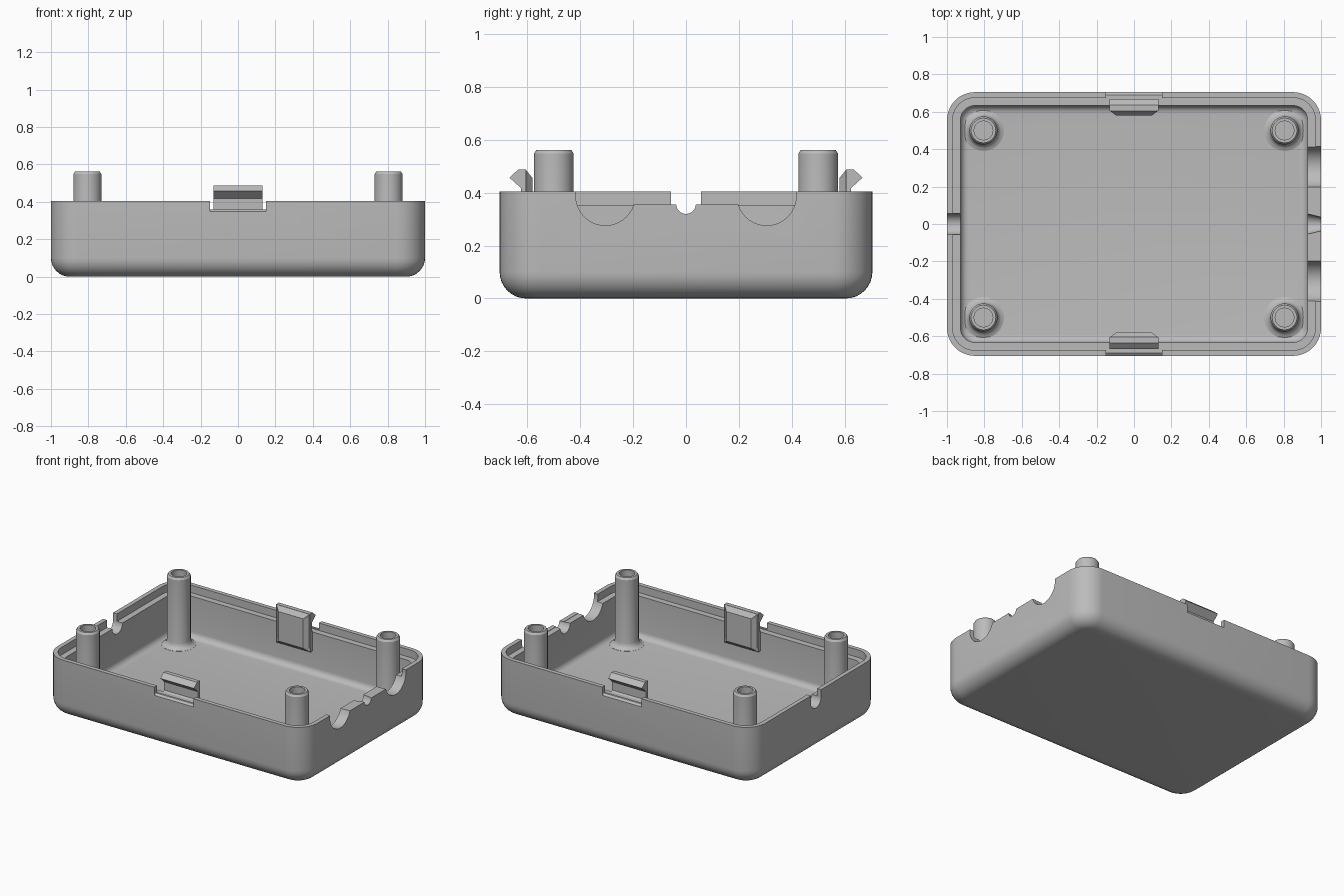
import bpy
import bmesh
from math import cos, sin, pi, radians
from mathutils import Vector

if "Cube" in bpy.data.objects:
    bpy.data.objects.remove(bpy.data.objects["Cube"])

HALF_X, HALF_Y, CORNER = 1.0, 0.705, 0.15
TOP, LEDGE, FLOOR, WALL = 0.405, 0.353, 0.07, 0.072

grey = bpy.data.materials.new("plain grey plastic")
grey.diffuse_color = (0.5, 0.5, 0.5, 1)
grey.use_nodes = True
grey.node_tree.nodes["Principled BSDF"].inputs["Base Color"].default_value = (0.5, 0.5, 0.5, 1)


def finish(name, bm):
    bmesh.ops.recalc_face_normals(bm, faces=bm.faces)
    mesh = bpy.data.meshes.new(name)
    bm.to_mesh(mesh)
    bm.free()
    mesh.materials.append(grey)
    obj = bpy.data.objects.new(name, mesh)
    bpy.context.collection.objects.link(obj)
    return obj


def loft(name, rings):
    """Skin a stack of equal closed rings and cap both ends."""
    bm = bmesh.new()
    rows = [[bm.verts.new(p) for p in ring] for ring in rings]
    n = len(rows[0])
    for a, b in zip(rows, rows[1:]):
        for i in range(n):
            j = (i + 1) % n
            bm.faces.new((a[i], a[j], b[j], b[i]))
    bm.faces.new(rows[0])
    bm.faces.new(rows[-1])
    return finish(name, bm)


def rounded_ring(inset, z, steps=10):
    """Rounded rectangle of the case outline, moved inwards by inset."""
    r = CORNER - inset
    pts = []
    for k, (sx, sy) in enumerate(((1, 1), (-1, 1), (-1, -1), (1, -1))):
        for i in range(steps + 1):
            a = pi / 2 * (k + i / steps)
            pts.append((sx * (HALF_X - CORNER) + r * cos(a),
                        sy * (HALF_Y - CORNER) + r * sin(a), z))
    return pts


def circle(x, y, z, r, n=40):
    return [(x + r * cos(2 * pi * i / n), y + r * sin(2 * pi * i / n), z) for i in range(n)]


def smooth(obj):
    bpy.ops.object.select_all(action='DESELECT')
    obj.select_set(True)
    bpy.context.view_layer.objects.active = obj
    bpy.ops.object.shade_smooth_by_angle(angle=radians(32))


# Tray: rounded bottom edge, stepped rim, hollow inside with a small floor fillet
profile = []
for i in range(9):
    a = pi / 2 * i / 8
    profile.append((0.1 - 0.1 * sin(a), 0.1 - 0.1 * cos(a)))
profile += [(0, TOP), (0.03, TOP), (0.03, LEDGE), (WALL, LEDGE)]
for i in range(6):
    a = pi / 2 * i / 5
    profile.append((WALL + 0.04 - 0.04 * cos(a), FLOOR + 0.04 - 0.04 * sin(a)))
tray = loft("tray", [rounded_ring(d, z) for d, z in profile])


# Cutters for the rim openings
def box(x0, x1, y0, y1, z0, z1):
    return loft("cutter", [[(x0, y0, z), (x1, y0, z), (x1, y1, z), (x0, y1, z)] for z in (z0, z1)])


def bore(x0, x1, y, z, r0, r1):
    """Round opening along x; the radius runs from r0 to r1."""
    return loft("cutter", [[(x, y + p, z + q) for p, q, _ in circle(0, 0, 0, r)]
                           for x, r in ((x0, r0), (x1, r1))])


def latch_gap(side):
    """Gap in the lip with a sloping sill."""
    outline = ((0.72, 0.337), (0.69, 0.36), (0.66, 0.36), (0.66, 0.5), (0.72, 0.5))
    return loft("cutter", [[(x, side * y, z) for y, z in outline] for x in (-0.15, 0.15)])


cutters = [
    box(0.9, 1.1, -0.41, 0.41, 0.355, 0.6),
    bore(0.85, 1.1, 0.305, 0.388, 0.112, 0.112),
    bore(0.85, 1.1, -0.305, 0.388, 0.112, 0.112),
    bore(0.926, 1.001, 0, 0.357, 0.055, 0.037),
    bore(-1.1, -0.85, 0, 0.355, 0.056, 0.056),
    box(-1.1, -0.85, -0.056, 0.056, 0.355, 0.6),
    latch_gap(1),
    latch_gap(-1),
]
bpy.context.view_layer.objects.active = tray
for cutter in cutters:
    mod = tray.modifiers.new("opening", 'BOOLEAN')
    mod.operation = 'DIFFERENCE'
    mod.solver = 'EXACT'
    mod.object = cutter
    bpy.ops.object.modifier_apply(modifier=mod.name)
    bpy.data.objects.remove(cutter)
smooth(tray)

# Four hollow screw posts with a flared foot
post_profile = [(0.11, FLOOR - 0.01), (0.11, FLOOR + 0.001), (0.092, 0.077), (0.08, 0.09),
                (0.075, 0.11), (0.075, 0.548), (0.066, 0.562), (0.05, 0.562), (0.05, 0.12)]
for sx, end in ((-1, "right"), (1, "left")):
    for sy, depth in ((-1, "front"), (1, "back")):
        post = loft(f"screw_post_{depth}_{end}",
                    [circle(sx * 0.805, sy * 0.5, z, r) for r, z in post_profile])
        smooth(post)

# Snap latches: hooked arm on the wall, with a bevelled inner pad
hook = ((0.605, 0.25), (0.64, 0.25), (0.64, LEDGE), (0.625, 0.36), (0.625, 0.418),
        (0.668, 0.457), (0.635, 0.487), (0.605, 0.487))
pad = ((0.612, 0.22, 0.13), (0.58, 0.25, 0.095), (0.58, 0.455, 0.095), (0.606, 0.487, 0.13))
for side, label in ((-1, "front"), (1, "back")):
    loft(f"latch_hook_{label}", [[(x, side * y, z) for y, z in hook] for x in (-0.13, 0.13)])
    rings = []
    for y, z, half in pad:
        rings.append([(-0.13, side * 0.636 if z < 0.4 else side * 0.612, z),
                      (-0.13, side * 0.61, z), (-half, side * y, z), (half, side * y, z),
                      (0.13, side * 0.61, z),
                      (0.13, side * 0.636 if z < 0.4 else side * 0.612, z)])
    loft(f"latch_pad_{label}", rings)
